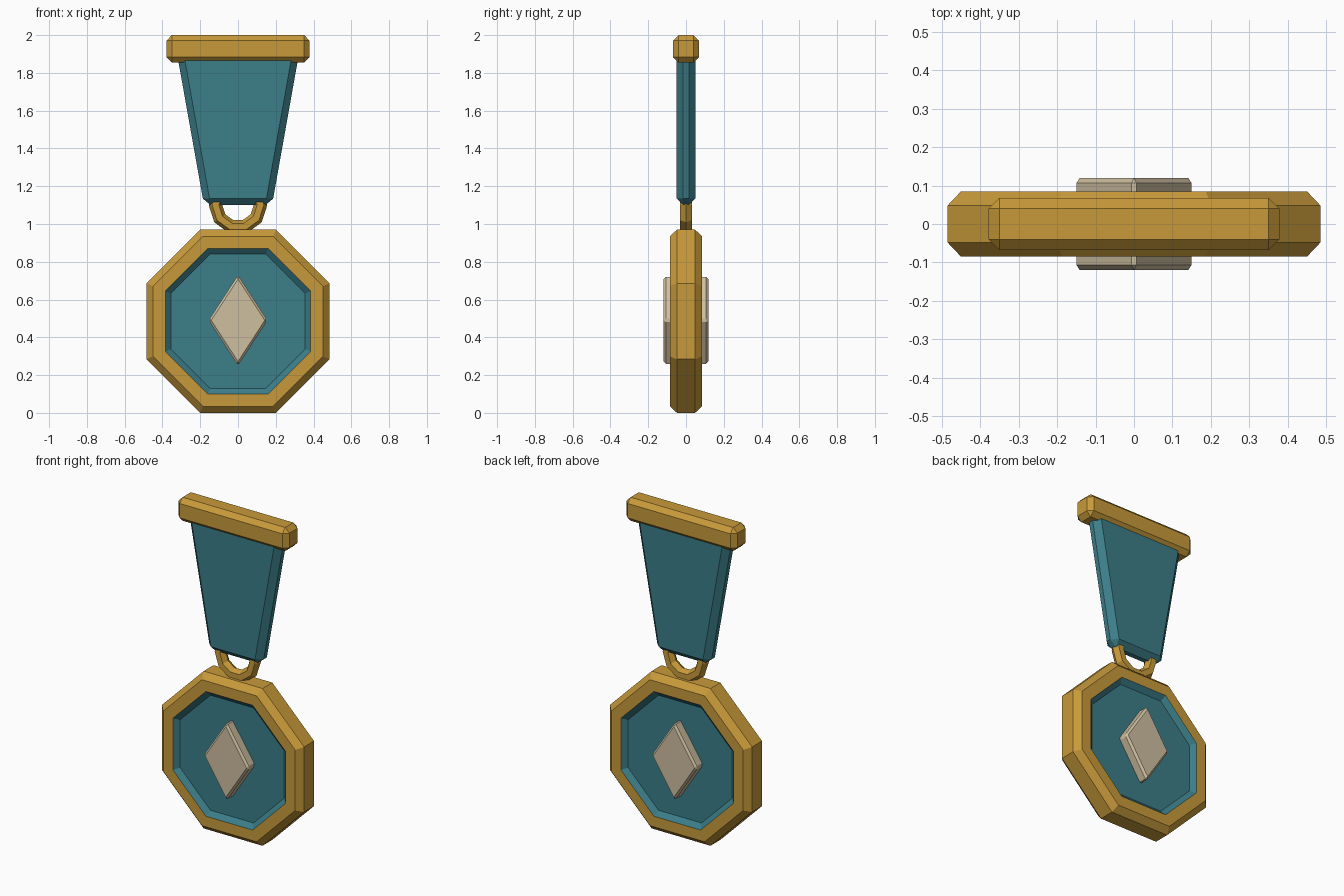
import bpy, bmesh, math

if "Cube" in bpy.data.objects:
    bpy.data.objects.remove(bpy.data.objects["Cube"])


def material(name, rgb):
    m = bpy.data.materials.new(name)
    lin = [(c / 255 / 12.92) if c < 11 else ((c / 255 + 0.055) / 1.055) ** 2.4 for c in rgb]
    m.diffuse_color = (*lin, 1)
    m.use_nodes = True
    m.node_tree.nodes["Principled BSDF"].inputs["Base Color"].default_value = m.diffuse_color
    return m


gold = material("gold", (200, 154, 58))
teal = material("teal", (60, 126, 137))
ivory = material("ivory", (206, 191, 160))


def finish(name, bm, mats):
    bmesh.ops.recalc_face_normals(bm, faces=bm.faces)
    me = bpy.data.meshes.new(name)
    bm.to_mesh(me)
    bm.free()
    for m in mats:
        me.materials.append(m)
    ob = bpy.data.objects.new(name, me)
    bpy.context.collection.objects.link(ob)
    return ob


def prism(name, outline, half_depth, bevel, mat):
    """Extrude an x-z outline along y and chamfer every edge."""
    bm = bmesh.new()
    front = [bm.verts.new((x, -half_depth, z)) for x, z in outline]
    back = [bm.verts.new((x, half_depth, z)) for x, z in outline]
    bm.faces.new(front)
    bm.faces.new(back)
    n = len(outline)
    for i in range(n):
        j = (i + 1) % n
        bm.faces.new((front[i], front[j], back[j], back[i]))
    ob = finish(name, bm, [mat])
    mod = ob.modifiers.new("chamfer", 'BEVEL')
    mod.width = bevel
    mod.segments = 1
    mod.limit_method = 'NONE'
    return ob


# Octagonal medal: chamfered gold rim with a recessed teal floor on both sides
MED_Z = 0.485
half = [(0.355, -0.058), (0.385, -0.085), (0.45, -0.085), (0.485, -0.048)]
profile = half + [(a, -y) for a, y in reversed(half)]
bm = bmesh.new()
rings = []
for apothem, y in profile:
    r = apothem / math.cos(math.pi / 8)
    rings.append([bm.verts.new((r * math.cos(t), y, MED_Z + r * math.sin(t)))
                  for t in [(k + 0.5) * math.pi / 4 for k in range(8)]])
for cap in (rings[0], rings[-1]):
    bm.faces.new(cap).material_index = 1
for s in range(len(rings) - 1):
    for k in range(8):
        j = (k + 1) % 8
        f = bm.faces.new((rings[s][k], rings[s][j], rings[s + 1][j], rings[s + 1][k]))
        f.material_index = 1 if s in (0, len(rings) - 2) else 0
finish("medal", bm, [gold, teal])

# Diamond emblem passing through the medal
prism("diamond_emblem", [(0, 0.25), (0.156, 0.49), (0, 0.73), (-0.156, 0.49)],
      0.119, 0.012, ivory)

# Tapered ribbon
prism("ribbon", [(-0.18, 1.10), (0.18, 1.10), (0.328, 1.93), (-0.328, 1.93)],
      0.05, 0.035, teal)

# Top bar
prism("top_bar", [(-0.378, 1.855), (0.378, 1.855), (0.378, 2.0), (-0.378, 2.0)],
      0.068, 0.028, gold)

# Hanging ring: ten-sided loop with a hexagonal section
bm = bmesh.new()
N, M = 10, 6
loop = []
for i in range(N):
    t = 2 * math.pi * i / N
    section = []
    for j in range(M):
        p = 2 * math.pi * j / M
        r = 0.119 + 0.036 * math.cos(p)
        section.append(bm.verts.new((r * math.cos(t), 0.036 * math.sin(p),
                                     1.10 + r * math.sin(t))))
    loop.append(section)
for i in range(N):
    for j in range(M):
        a, b, k = loop[i], loop[(i + 1) % N], (j + 1) % M
        bm.faces.new((a[j], b[j], b[k], a[k]))
finish("hanging_ring", bm, [gold])
